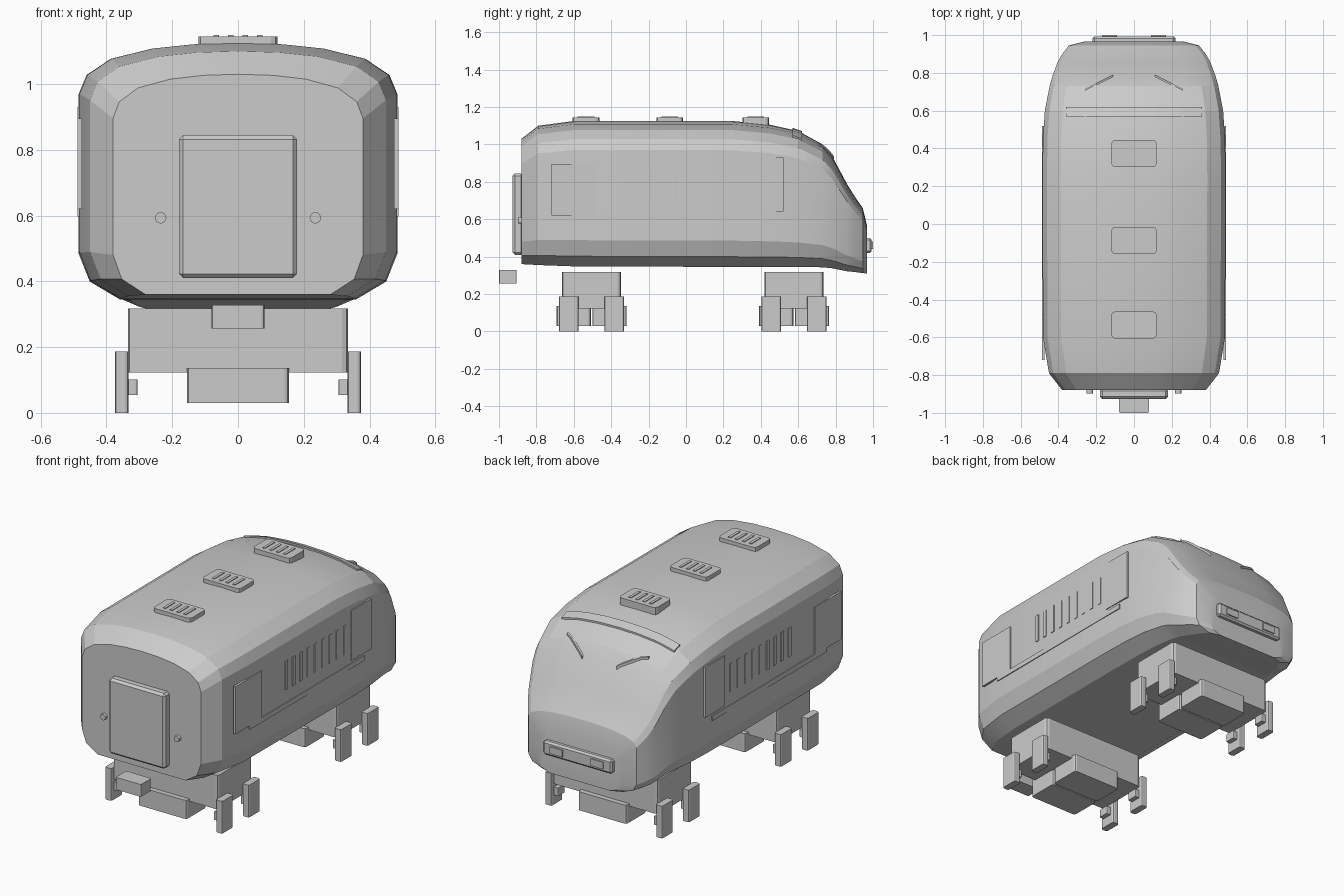
import bpy, bmesh
from mathutils import Vector

cube = bpy.data.objects.get("Cube")
if cube:
    bpy.data.objects.remove(cube)

# One plain grey for the whole model
grey = bpy.data.materials.new("plain grey")
grey.use_nodes = True
grey.diffuse_color = (0.6, 0.6, 0.6, 1)
grey.node_tree.nodes["Principled BSDF"].inputs["Base Color"].default_value = (0.6, 0.6, 0.6, 1)


def finish(name, bm):
    bmesh.ops.recalc_face_normals(bm, faces=bm.faces)
    mesh = bpy.data.meshes.new(name)
    bm.to_mesh(mesh)
    bm.free()
    mesh.materials.append(grey)
    obj = bpy.data.objects.new(name, mesh)
    bpy.context.collection.objects.link(obj)
    return obj


def box(name, xs, ys, zs, bevel=0.0, axis=None):
    """Box from ranges; bevels all edges, or only those along one axis."""
    bm = bmesh.new()
    bmesh.ops.create_cube(bm, size=1)
    for v in bm.verts:
        v.co = Vector([(r[0] + r[1]) / 2 + c * (r[1] - r[0])
                       for r, c in zip((xs, ys, zs), v.co)])
    if bevel:
        edges = [e for e in bm.edges if axis is None or
                 abs((e.verts[0].co - e.verts[1].co).normalized()[axis]) > 0.9]
        bmesh.ops.bevel(bm, geom=edges, offset=bevel, segments=2 if axis == 2 else 1,
                        affect='EDGES', profile=0.5)
    return finish(name, bm)


def mirrored(s, r):
    return tuple(sorted((s * r[0], s * r[1])))


# Body stations: y, half width, bottom, top
stations = [(-0.88, 0.38, 0.36, 1.03), (-0.79, 0.45, 0.355, 1.1), (-0.6, 0.482, 0.348, 1.125),
            (0.25, 0.485, 0.345, 1.125), (0.45, 0.482, 0.345, 1.105), (0.6, 0.472, 0.345, 1.072),
            (0.73, 0.447, 0.343, 1.0), (0.78, 0.433, 0.338, 0.94), (0.86, 0.403, 0.322, 0.79),
            (0.9, 0.38, 0.318, 0.725), (0.945, 0.345, 0.312, 0.66), (0.967, 0.26, 0.31, 0.57)]
# Half section from roof centre to floor centre, as fractions
section = [(0, 1), (0.28, 0.995), (0.54, 0.978), (0.8, 0.938), (0.95, 0.875), (1, 0.8),
           (1, 0.5), (1, 0.18), (0.93, 0.07), (0.74, 0), (0, 0)]


def station_at(y):
    for a, b in zip(stations, stations[1:]):
        if a[0] <= y <= b[0]:
            t = (y - a[0]) / (b[0] - a[0])
            return [p + t * (q - p) for p, q in zip(a, b)]


def roof_z(x, y):
    _, w, lo, hi = station_at(y)
    f = abs(x) / w
    for a, b in zip(section, section[1:6]):
        if a[0] <= f <= b[0]:
            return lo + (hi - lo) * (a[1] + (f - a[0]) / (b[0] - a[0]) * (b[1] - a[1]))


# Body shell lofted through the stations
full = section + [(-x, z) for x, z in reversed(section[1:-1])]
bm = bmesh.new()
rings = [[bm.verts.new((x * w, y, lo + z * (hi - lo))) for x, z in full]
         for y, w, lo, hi in stations]
for r0, r1 in zip(rings, rings[1:]):
    for i in range(len(full)):
        j = (i + 1) % len(full)
        bm.faces.new((r0[i], r0[j], r1[j], r1[i]))
bm.faces.new(rings[0])
bm.faces.new(rings[-1])
body = finish("body_shell", bm)
body.data.shade_smooth()
bpy.context.view_layer.objects.active = body
body.select_set(True)
bpy.ops.object.shade_smooth_by_angle(angle=0.26)

# Thin trim across the top of the windscreen
bm = bmesh.new()
steps = [-0.36 + 0.06 * i for i in range(13)]
loops = []
for x in steps:
    loops.append([bm.verts.new((x, y, roof_z(x, y) + dz))
                  for y, dz in ((0.57, -0.01), (0.57, 0.01), (0.62, 0.01), (0.62, -0.01))])
for a, b in zip(loops, loops[1:]):
    for i in range(4):
        bm.faces.new((a[i], a[i - 1], b[i - 1], b[i]))
bm.faces.new(loops[0])
bm.faces.new(loops[-1])
finish("windscreen_trim", bm)

# Wipers follow the windscreen
for s, side in ((1, "left"), (-1, "right")):
    bm = bmesh.new()
    loops = []
    for i in range(6):
        t = i / 5
        x, y = s * (0.26 - 0.15 * t), 0.71 + 0.075 * t
        z = roof_z(x, y)
        loops.append([bm.verts.new((x, y + d, z + h))
                      for d, h in ((-0.005, -0.004), (-0.005, 0.014), (0.005, 0.01), (0.005, -0.01))])
    for a, b in zip(loops, loops[1:]):
        for i in range(4):
            bm.faces.new((a[i], a[i - 1], b[i - 1], b[i]))
    bm.faces.new(loops[0])
    bm.faces.new(loops[-1])
    finish(side + "_wiper", bm)

    # Side panels, trim strip and vents
    skin = mirrored(s, (0.475, 0.488))
    box(side + "_side_panel", skin, (-0.72, -0.48), (0.62, 0.895))
    box(side + "_side_strip", skin, (-0.59, 0.455), (0.597, 0.625))
    box(side + "_cab_panel", skin, (0.34, 0.52), (0.64, 0.93))
    for i in range(9):
        y = -0.251 + 0.0665 * i
        box(f"{side}_vent_{i + 1}", skin, (y - 0.012, y + 0.012), (0.7, 0.865))

    # Door button on the flat end
    bm = bmesh.new()
    bmesh.ops.create_cone(bm, cap_ends=True, segments=16, radius1=0.017, radius2=0.017, depth=0.03)
    for v in bm.verts:
        v.co = Vector((v.co.x + s * 0.235, v.co.z - 0.882, v.co.y + 0.593))
    finish(side + "_door_button", bm)

    # Nose lamp
    box(side + "_lamp", mirrored(s, (0.09, 0.17)), (0.98, 1.0), (0.44, 0.48))

# Flat end door, coupler and nose light bar
box("end_door", (-0.18, 0.18), (-0.927, -0.87), (0.41, 0.845), 0.013)
box("coupler", (-0.08, 0.08), (-1.0, -0.905), (0.257, 0.328), 0.008, 2)
box("light_bar", (-0.22, 0.22), (0.94, 0.993), (0.42, 0.5), 0.01)

# Roof units with slats
for n, y in enumerate((-0.535, -0.087, 0.373)):
    box(f"roof_unit_{n + 1}", (-0.12, 0.12), (y - 0.072, y + 0.072), (1.09, 1.145), 0.02, 2)
    for x in (-0.066, -0.022, 0.022, 0.066):
        box(f"roof_slat_{n + 1}", (x - 0.008, x + 0.008), (y - 0.045, y + 0.045), (1.14, 1.149))

# Bogies: beam, two centre boxes, four wheel plates with axle stubs
for name, c in (("front", -0.505), ("rear", 0.578)):
    box(name + "_bogie_beam", (-0.335, 0.335), (c - 0.158, c + 0.158), (0.123, 0.318), 0.018, 2)
    for d in (-1, 1):
        inner = tuple(c + v for v in mirrored(d, (0.004, 0.187)))
        box(name + "_bogie_box", (-0.155, 0.155), inner, (0.03, 0.137), 0.014, 2)
        plate = tuple(c + v for v in mirrored(d, (0.07, 0.174)))
        mid = c + d * 0.122
        for s in (-1, 1):
            box(name + "_wheel_plate", mirrored(s, (0.333, 0.374)), plate, (0, 0.186), 0.01, 2)
            box(name + "_axle_stub", mirrored(s, (0.305, 0.34)), (mid - 0.03, mid + 0.03),
                (0.055, 0.102), 0.006, 2)
